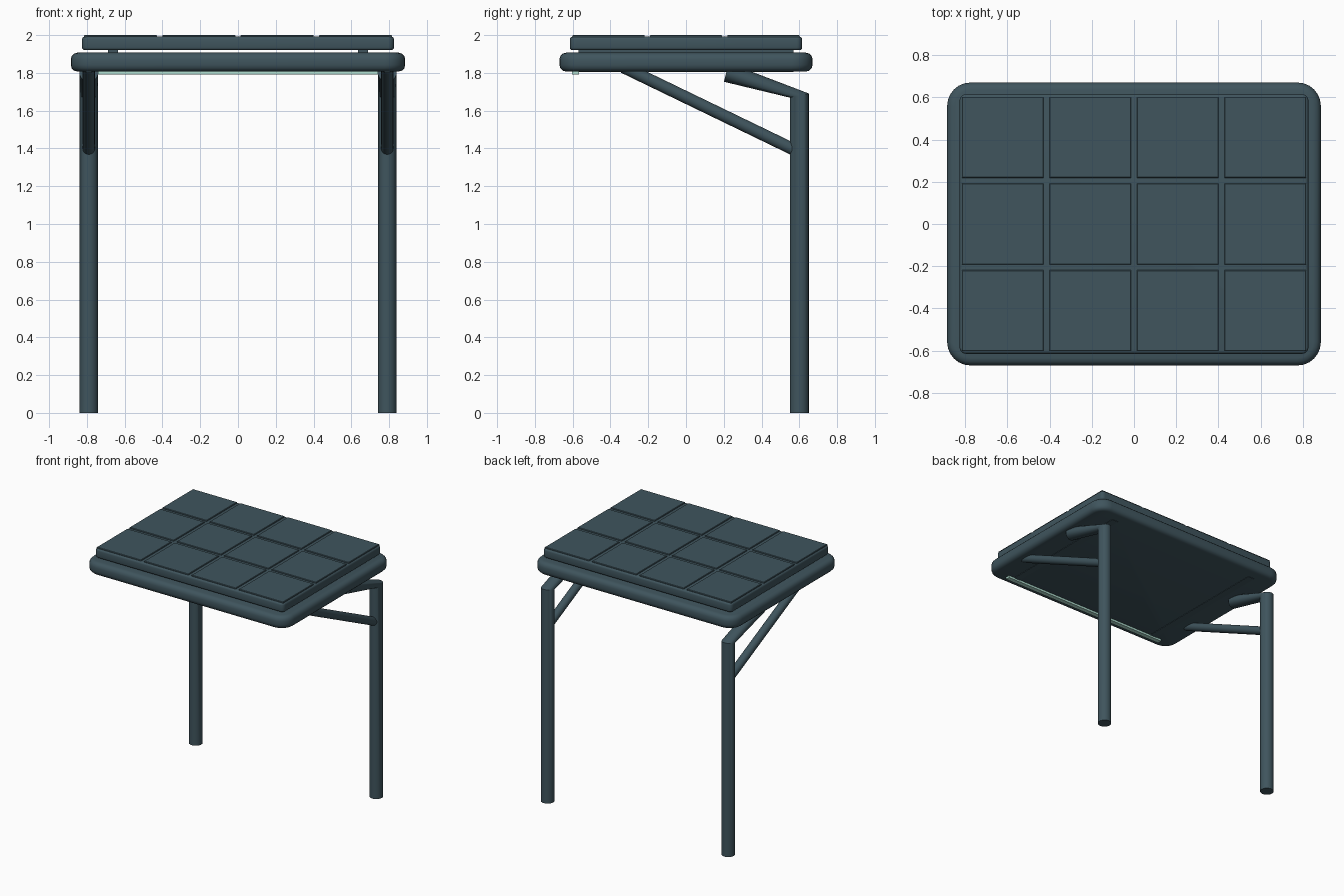
import bpy, bmesh, math
from mathutils import Vector

cube = bpy.data.objects.get("Cube")
if cube:
    bpy.data.objects.remove(cube)


def material(name, rgb):
    m = bpy.data.materials.new(name)
    m.use_nodes = True
    m.diffuse_color = (*rgb, 1)
    m.node_tree.nodes["Principled BSDF"].inputs["Base Color"].default_value = (*rgb, 1)
    return m


TEAL = material("dark teal metal", (0.05, 0.09, 0.11))
GLOW = material("pale green light", (0.45, 0.75, 0.65))


def finish(bm, name, mat):
    bmesh.ops.recalc_face_normals(bm, faces=bm.faces)
    mesh = bpy.data.meshes.new(name)
    bm.to_mesh(mesh)
    bm.free()
    mesh.materials.append(mat)
    ob = bpy.data.objects.new(name, mesh)
    bpy.context.collection.objects.link(ob)
    bpy.ops.object.select_all(action="DESELECT")
    ob.select_set(True)
    bpy.context.view_layer.objects.active = ob
    bpy.ops.object.shade_smooth_by_angle(angle=math.radians(35))
    return ob


def box(name, center, size, mat=TEAL, corner=0, edge=0, segments=3):
    """Box with optional rounded vertical corners and rounded rims."""
    bm = bmesh.new()
    bmesh.ops.create_cube(bm, size=1)
    for v in bm.verts:
        v.co = Vector(c + p * s for c, p, s in zip(center, v.co, size))
    if corner:
        upright = [e for e in bm.edges if abs(e.verts[0].co.z - e.verts[1].co.z) > 1e-4]
        bmesh.ops.bevel(bm, geom=upright, offset=corner, segments=6,
                        profile=0.5, affect="EDGES")
    if edge:
        rims = [e for e in bm.edges if abs(e.verts[0].co.z - e.verts[1].co.z) < 1e-4]
        bmesh.ops.bevel(bm, geom=rims, offset=edge, segments=segments,
                        profile=0.5, affect="EDGES")
    return finish(bm, name, mat)


def tube(name, x, radius, rings, sides=24):
    """Loft of rings; each ring is a (y, z) centre and a (y, z) half-width."""
    bm = bmesh.new()
    loops = []
    for (y, z), (hy, hz) in rings:
        loop = []
        for i in range(sides):
            a = math.tau * i / sides
            c, s = math.cos(a), math.sin(a)
            loop.append(bm.verts.new((x + radius * s, y + hy * c, z + hz * c)))
        loops.append(loop)
    for a, b in zip(loops, loops[1:]):
        for i in range(sides):
            j = (i + 1) % sides
            bm.faces.new((a[i], a[j], b[j], b[i]))
    bm.faces.new(loops[0])
    bm.faces.new(loops[-1])
    return finish(bm, name, TEAL)


# Roof: rounded frame and the raised slab above it
box("roof_frame", (0, 0, 1.857), (1.77, 1.34, 0.1), corner=0.11, edge=0.035)
box("roof_slab", (0, 0, 1.956), (1.652, 1.23, 0.072), corner=0.03, edge=0.015)

# Grid of thin top panels
PITCH_X, PITCH_Y = 0.4145, 0.41
for col in range(4):
    for row in range(3):
        box(f"roof_panel_{col + 1}_{row + 1}",
            ((col - 1.5) * PITCH_X, (row - 1) * PITCH_Y, 1.992),
            (0.387, 0.383, 0.016), edge=0.003, segments=1)

# Each side: bent post, diagonal brace and rail between the roof layers
for side, s in (("left", 1), ("right", -1)):
    tube(f"{side}_post", 0.79 * s, 0.05,
         [((0.6, 0), (0.05, 0)),
          ((0.6, 1.68), (0.05, 0.011)),
          ((0.213, 1.803), (0.012, 0.05))])
    tube(f"{side}_brace", 0.79 * s, 0.032,
         [((0.58, 1.39), (0.014, 0.029)),
          ((-0.33, 1.83), (0.014, 0.029))])
    box(f"{side}_rail", (0.662 * s, 0, 1.867), (0.055, 1.14, 0.126))

# Light strip under the front edge
box("light_strip", (0, -0.585, 1.801), (1.48, 0.036, 0.02), GLOW)
